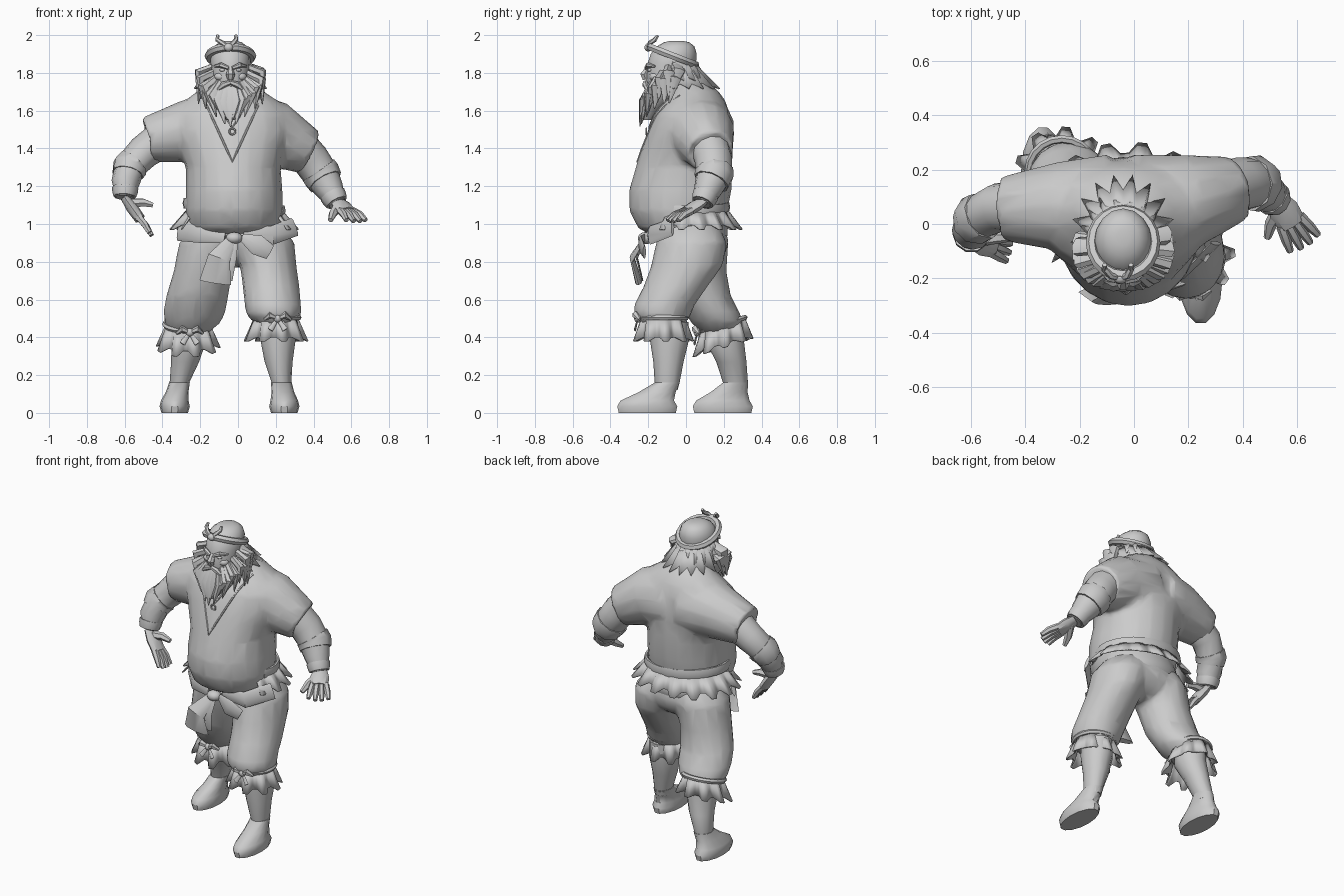
import bpy, bmesh
from math import sin, cos, pi, radians
from mathutils import Vector, Matrix
from mathutils.bvhtree import BVHTree

if "Cube" in bpy.data.objects:
    bpy.data.objects.remove(bpy.data.objects["Cube"])

grey = bpy.data.materials.new("plain grey")
grey.use_nodes = True
grey.diffuse_color = (0.6, 0.6, 0.6, 1)
grey.node_tree.nodes["Principled BSDF"].inputs["Base Color"].default_value = grey.diffuse_color
parts = []


def finish(name, bm):
    bmesh.ops.recalc_face_normals(bm, faces=bm.faces)
    mesh = bpy.data.meshes.new(name)
    bm.to_mesh(mesh)
    bm.free()
    mesh.materials.append(grey)
    obj = bpy.data.objects.new(name, mesh)
    bpy.context.collection.objects.link(obj)
    parts.append(obj)
    return obj


def skin(name, loops):
    """Bridge closed rings of points and cap both ends."""
    bm = bmesh.new()
    rows = [[bm.verts.new(p) for p in loop] for loop in loops]
    n = len(rows[0])
    for a, b in zip(rows, rows[1:]):
        for i in range(n):
            j = (i + 1) % n
            bm.faces.new((a[i], a[j], b[j], b[i]))
    bm.faces.new(rows[0])
    bm.faces.new(rows[-1])
    return finish(name, bm)


def loft(name, rings, n=16):
    """Stack of level ellipses: x, y, z, half width, half depth."""
    turn = [2 * pi * i / n for i in range(n)]
    return skin(name, [[(x + w * cos(t), y + d * sin(t), z) for t in turn]
                       for x, y, z, w, d in rings])


def tube(name, path, radii, n=8, flat=1.0, ref=(0, 1, 0)):
    """Round or flattened sweep along a path."""
    pts = [Vector(p) for p in path]
    loops = []
    for i, p in enumerate(pts):
        t = (pts[min(i + 1, len(pts) - 1)] - pts[max(i - 1, 0)]).normalized()
        a = t.cross(Vector(ref)).normalized()
        b = t.cross(a)
        loops.append([p + radii[i] * (a * cos(k) + b * flat * sin(k))
                      for k in (2 * pi * s / n for s in range(n))])
    return skin(name, loops)


def frill(name, center, top, bottom, n, jag, arc=(0, 360), wave=0.018, step=2, tilt=0.0):
    """Pleated cloth (step 2) or pointed hair (step 1): radii and heights of both edges."""
    bm = bmesh.new()
    rows = []
    for i in range(n + 1):
        t = radians(arc[0] + (arc[1] - arc[0]) * i / n)
        s = (-1) ** (i // step)
        pair = []
        for (rx, ry, z), k in ((top, 0), (bottom, s)):
            y = (ry + wave * k) * sin(t)
            pair.append(bm.verts.new((center[0] + (rx + wave * k) * cos(t),
                                      center[1] + y, z - jag * k + tilt * y)))
        rows.append(pair)
    for a, b in zip(rows, rows[1:]):
        bm.faces.new((a[0], b[0], b[1], a[1]))
    bmesh.ops.remove_doubles(bm, verts=bm.verts, dist=0.0001)
    obj = finish(name, bm)
    solid = obj.modifiers.new("thickness", "SOLIDIFY")
    solid.thickness = 0.008
    return obj


def ball(name, loc, size):
    bm = bmesh.new()
    bmesh.ops.create_uvsphere(bm, u_segments=12, v_segments=8, radius=1,
                              matrix=Matrix.Translation(loc) @ Matrix.Diagonal((*size, 1)))
    return finish(name, bm)


def ring(name, loc, major, minor, axis, squash=1.0, n=20):
    """Closed band around an axis."""
    spin = Vector((0, 0, 1)).rotation_difference(Vector(axis)).to_matrix()
    bm = bmesh.new()
    rows = []
    for i in range(n):
        t = 2 * pi * i / n
        rows.append([bm.verts.new(Vector(loc) + spin @ Vector((
            (major + minor * cos(k)) * cos(t), (major + minor * cos(k)) * squash * sin(t),
            minor * sin(k)))) for k in (pi * s / 3 for s in range(6))])
    for i in range(n):
        a, b = rows[i], rows[(i + 1) % n]
        for k in range(6):
            bm.faces.new((a[k], b[k], b[(k + 1) % 6], a[(k + 1) % 6]))
    return finish(name, bm)


def blend(name, pieces):
    """Merge overlapping pieces into one softly creased garment."""
    bpy.ops.object.select_all(action="DESELECT")
    for piece in pieces:
        piece.select_set(True)
    bpy.context.view_layer.objects.active = pieces[0]
    for piece in pieces[1:]:
        parts.remove(piece)
    bpy.ops.object.join()
    obj = pieces[0]
    obj.name = name
    mod = obj.modifiers.new("merge", "REMESH")
    mod.mode, mod.voxel_size, mod.use_smooth_shade = "VOXEL", 0.014, True
    mod = obj.modifiers.new("soften", "SMOOTH")
    mod.factor, mod.iterations = 0.5, 6
    obj.modifiers.new("facets", "DECIMATE").ratio = 0.06
    return obj


# Shirt with round belly and short sleeves
shirt = blend("shirt", [loft("shirt_body", [
    (-.02, 0, .92, .2, .15), (-.02, -.03, .98, .24, .225), (-.02, -.04, 1.07, .258, .26),
    (-.02, -.03, 1.18, .256, .272), (-.025, -.01, 1.3, .252, .256), (-.03, .005, 1.4, .285, .242),
    (-.035, .02, 1.5, .32, .22), (-.035, .03, 1.58, .31, .202), (-.035, .045, 1.65, .25, .165),
    (-.04, .05, 1.7, .18, .125), (-.04, .03, 1.75, .11, .09)], 20),
    tube("right_sleeve", [(-.1, .06, 1.5), (-.28, .065, 1.49), (-.485, .055, 1.445), (-.45, .055, 1.455)],
         [.2, .165, .12, .1], 14),
    tube("left_sleeve", [(.02, .06, 1.5), (.2, .085, 1.475), (.375, .13, 1.38), (.345, .125, 1.4)],
         [.2, .175, .123, .1], 14)])

# V neckline, cord and pendant laid on the chest
chest = BVHTree.FromObject(shirt, bpy.context.evaluated_depsgraph_get())


def on_chest(x, z):
    hit = chest.ray_cast(Vector((x, -1, z)), Vector((0, 1, 0)))[0]
    return hit or Vector((x, -.1, z))


for name, spread, low, thick in (("neckline", .16, 1.33, .006), ("necklace", .11, 1.51, .005)):
    path = [on_chest(-.03 + spread * k / 6, low + (1.68 - low) * abs(k) / 6) for k in range(-6, 7)]
    tube(name, path, [thick] * 13, 6, ref=(0, 1, .1))
ring("pendant", on_chest(-.03, 1.49) + Vector((0, -.008, 0)), .016, .005, (0, 1, 0), n=12)

# Arms, wraps and hands
def hand(side, wrist, knuckle, spread, ref, thumb):
    w, k, s = Vector(wrist), Vector(knuckle), Vector(spread)
    out = (k - w).normalized()
    tube(side + "_palm", [w, w.lerp(k, .5), k + out * .012], [.04, .056, .052], 8, .55, ref)
    for i in (-1.5, -.5, .5, 1.5):
        base = k + s * i * .026
        tip = base + out * (.125 - .012 * abs(i)) + s * i * .014
        tube(side + "_finger", [base, base.lerp(tip, .55) + Vector((0, 0, .008)), tip],
             [.02, .019, .013], 6, ref=ref)
    tube(side + "_thumb", [w.lerp(k, .3), w.lerp(Vector(thumb), .65), thumb], [.028, .023, .014], 6, ref=ref)


def arm(side, path, radii):
    p = [Vector(v) for v in path]
    tube(side + "_arm", p, radii, 12)
    tube(side + "_elbow_wrap", [p[2].lerp(p[1], .3), p[2], p[2].lerp(p[3], .45)],
         [radii[2] + .008, radii[2] + .01, radii[2] + .002], 9)
    tube(side + "_wrist_wrap", [p[3].lerp(p[4], k) for k in (.35, .65, .95)],
         [radii[3] * .93, radii[3] * .9, radii[3] * .8], 10)


arm("right", [(-.4, .06, 1.45), (-.5, .06, 1.38), (-.575, .02, 1.3), (-.595, -.025, 1.22), (-.6, -.05, 1.14)],
    [.1, .09, .083, .075, .047])
arm("left", [(.3, .12, 1.43), (.385, .145, 1.34), (.44, .15, 1.26), (.487, .115, 1.18), (.525, .085, 1.11)],
    [.105, .1, .095, .075, .047])
hand("right", (-.6, -.05, 1.14), (-.525, -.07, 1.035), (.1, .8, -.1), (1, 0, .6), (-.45, -.05, 1.1))
hand("left", (.525, .09, 1.12), (.575, .01, 1.07), (.85, .5, 0), (0, 0, 1), (.49, -.05, 1.02))

# Baggy trousers, gathered below the knee
trousers = blend("trousers", [
    loft("left_leg", [(.1, .02, 1.0, .12, .15), (.13, .03, .9, .17, .188), (.16, .005, .78, .15, .19),
                      (.175, -.055, .67, .15, .17), (.185, -.115, .57, .15, .16),
                      (.19, -.125, .52, .145, .152), (.2, -.12, .46, .1, .11)]),
    loft("right_leg", [(-.12, .03, 1.0, .12, .15), (-.14, .05, .9, .172, .175), (-.185, .06, .75, .155, .155),
                       (-.215, .09, .62, .165, .148), (-.23, .135, .54, .165, .145),
                       (-.24, .165, .48, .15, .14), (-.26, .18, .42, .1, .1)]),
    ball("seat", (-.01, .075, .91), (.21, .15, .14))])

# Calves, shoes, frilled cuffs and their ties
for side, knee, calf, shin, ankle, sole, cuff, tilt in (
        ("left", (.2, -.12), (.212, -.088), (.215, -.093), (.23, -.1), (.245, -.205), .51, 0),
        ("right", (-.265, .195), (-.26, .205), (-.28, .24), (-.31, .262), (-.335, .195), .475, .3)):
    loft(side + "_calf", [(*calf, .48, .09, .1), (*calf, .38, .092, .102), (*shin, .27, .074, .08),
                          (*ankle, .16, .052, .066), (*ankle, .12, .045, .055)], 12)
    mid = [(a + b) / 2 for a, b in zip(sole, ankle)]
    loft(side + "_shoe", [(*sole, 0, .07, .155), (*sole, .035, .08, .163), (*sole, .065, .073, .145),
                          (*mid, .11, .06, .1), (*ankle, .16, .055, .068)], 14)
    frill(side + "_cuff_frill", knee, (.115, .115, cuff), (.155, .145, cuff - .12), 36, .01, tilt=tilt)
    ring(side + "_cuff_tie", (*knee, cuff - .005), .122, .015, (0, -tilt, 1))
    bow = Vector((knee[0] + .01, knee[1] - .135, cuff - .01 - tilt * .13))
    ball(side + "_tie_knot", bow, (.022, .02, .022))
    for s in (-1, 1):
        tube(side + "_tie_loop", [bow, bow + Vector((s * .04, -.01, .018)), bow + Vector((s * .07, .01, -.005))],
             [.01, .02, .008], 6)
        tube(side + "_tie_end", [bow, bow + Vector((s * .04, -.015, -.06))], [.008, .016], 6, .4)

# Waist sash, pleated shirt hem and front flaps
loft("waist_sash", [(-.01, .02, .91, .235, .18), (-.01, .01, .94, .25, .21),
                    (-.02, .015, .98, .25, .205), (-.02, .02, 1.04, .235, .18)], 20)
frill("shirt_frill", (-.02, .02), (.25, .2, 1.08), (.325, .262, .985), 44, .012, (-35, 215), .02)
tube("back_band", [(-.02 + .262 * cos(t), .01 + .212 * sin(t), 1.09 - .02 * cos(t))
     for t in (radians(-20 + 14 * i) for i in range(17))], [.012] * 17, 6, 2.6, (0, 0, 1))
ball("sash_knot", (-.02, -.215, .925), (.045, .04, .032))
for name, path, radii in (
        ("right_sash_tail", [(-.03, -.22, .925), (-.1, -.285, .82), (-.12, -.25, .69)], [.025, .06, .085]),
        ("centre_sash_tail", [(-.02, -.22, .92), (-.035, -.26, .82), (-.05, -.23, .7)], [.02, .028, .02]),
        ("left_sash_tail", [(.02, -.22, .93), (.1, -.24, .89), (.17, -.22, .85)], [.02, .055, .04]),
        ("left_sash_fold", [(.03, -.2, .95), (.18, -.19, .94), (.3, -.07, .985)], [.03, .05, .05]),
        ("right_sash_fold", [(-.07, -.2, .93), (-.2, -.17, .95), (-.31, -.04, .97)], [.03, .05, .06])):
    tube(name, path, radii, 8, .22)

# Head and face
hx = -.04
loft("head", [(hx, -.03, 1.6, .075, .08), (hx, -.09, 1.67, .08, .1), (hx, -.1, 1.73, .093, .108),
              (hx, -.09, 1.79, .1, .12), (hx, -.075, 1.85, .106, .128), (hx, -.065, 1.9, .105, .122),
              (hx, -.055, 1.94, .088, .1), (hx, -.05, 1.962, .06, .068), (hx, -.05, 1.97, .025, .03)])
tube("nose", [(hx, -.2, 1.83), (hx, -.222, 1.79), (hx, -.215, 1.765)], [.012, .024, .016], 6)
for s in (-1, 1):
    ball("eye", (hx + s * .042, -.192, 1.815), (.016, .012, .009))
    tube("brow", [(hx + s * .01, -.212, 1.825), (hx + s * .05, -.2, 1.842), (hx + s * .085, -.165, 1.835)],
         [.01, .014, .006], 6)
    ball("cheek", (hx + s * .05, -.165, 1.78), (.036, .03, .024))
    ball("ear", (hx + s * .107, -.05, 1.81), (.016, .028, .035))
    tube("moustache", [(hx, -.215, 1.75), (hx + s * .035, -.215, 1.738), (hx + s * .08, -.205, 1.7)],
         [.012, .017, .003], 6)

# Full beard: a soft core under pointed tufts, longest at the chin
loft("beard_core", [(hx, -.2, 1.55, .02, .025), (hx, -.175, 1.61, .075, .06), (hx, -.14, 1.67, .125, .09),
                    (hx, -.12, 1.72, .14, .095), (hx, -.1, 1.755, .105, .09)], 14)
for row, lift in enumerate((0, .035)):
    for i in range(-5, 6):
        a = radians(i * 20 + row * 9)
        c, s = cos(a), sin(a)
        drop = .045 + .125 * max(c, 0) ** 2
        top = Vector((hx + .09 * s, -.085 - .1 * c, 1.73 + .06 * (1 - max(c, 0)) + lift * (1 - c)))
        belly = top + Vector((.075 * s, -.04 * c, -drop * .5))
        tip = Vector((hx + (.175 - .1 * c * c) * s, -.09 - .155 * max(c, 0), 1.685 - drop + lift))
        tube("beard_tuft", [top, belly, tip], [.03, .038, .003], 7, .7, (.7 * s, .7 * c + .3, .2))

# Swept back hair
frill("hair_under", (hx, -.05), (.1, .1, 1.85), (.165, .205, 1.73), 22, .012, (-25, 205), .03, 1)
frill("hair_over", (hx, -.06), (.1, .105, 1.87), (.145, .165, 1.77), 18, .01, (-5, 185), .02, 1)

# Headband tied at the front
ring("headband", (hx, -.07, 1.89), .116, .021, (0, .36, .93), 1.1)
ball("headband_knot", (-.05, -.2, 1.935), (.025, .02, .022))
for x, lean in ((-.085, -.025), (-.025, .015)):
    tube("headband_end", [(-.05, -.2, 1.935), (x, -.19, 1.96), (x + lean, -.165, 1.975), (x + lean * .9, -.15, 1.998)],
         [.01, .013, .012, .009], 6)

# Smooth shading with crisp edges
bpy.ops.object.select_all(action="DESELECT")
for obj in parts:
    obj.select_set(True)
bpy.context.view_layer.objects.active = parts[0]
bpy.ops.object.shade_smooth_by_angle(angle=radians(40))
